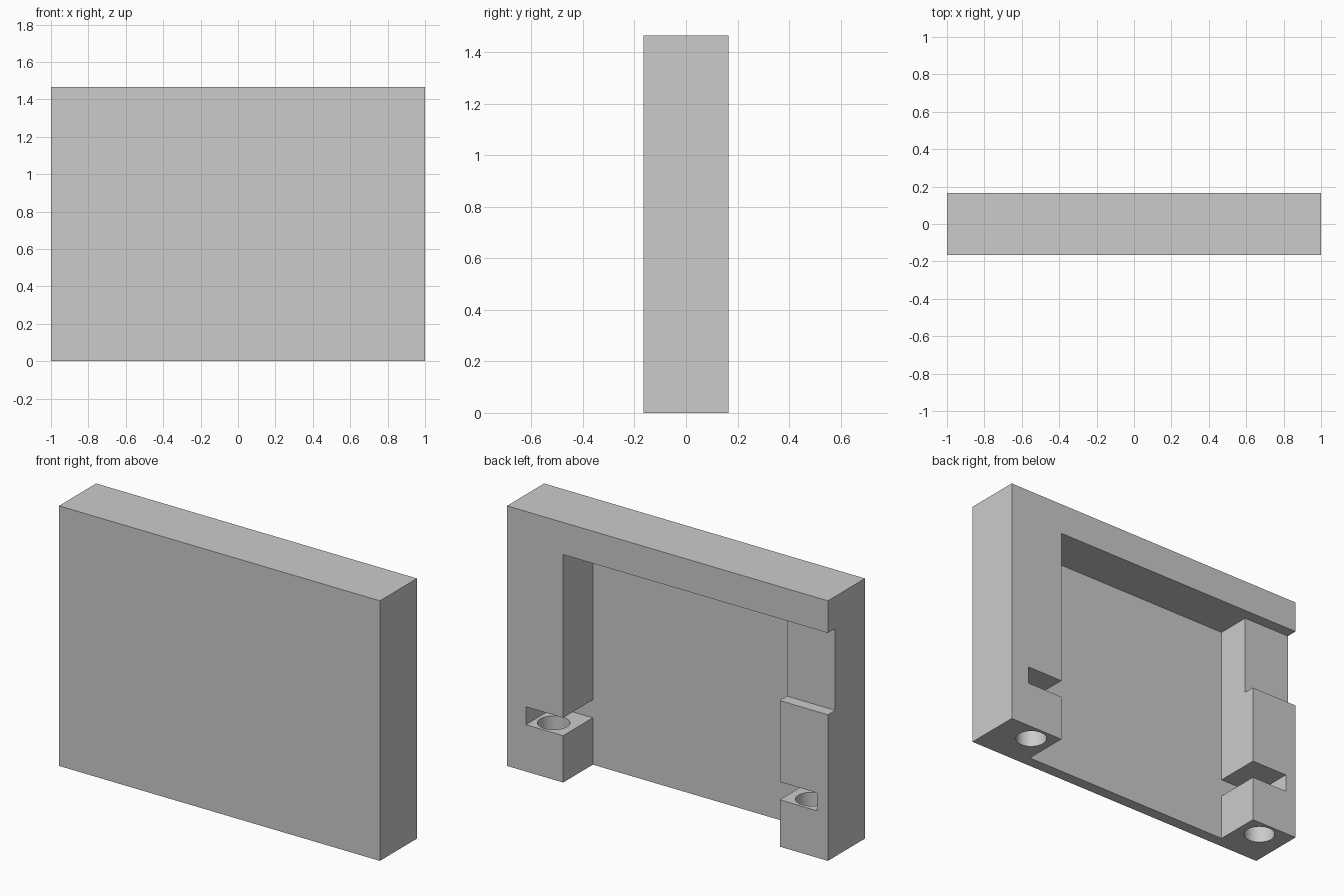
import bpy

if "Cube" in bpy.data.objects:
    bpy.data.objects.remove(bpy.data.objects["Cube"])

grey = bpy.data.materials.new("light_grey")
grey.diffuse_color = (0.6, 0.6, 0.6, 1)
grey.use_nodes = True
grey.node_tree.nodes["Principled BSDF"].inputs["Base Color"].default_value = grey.diffuse_color


def box(name, x0, x1, y0, y1, z0, z1):
    bpy.ops.mesh.primitive_cube_add(
        size=1, location=((x0 + x1) / 2, (y0 + y1) / 2, (z0 + z1) / 2))
    ob = bpy.context.object
    ob.name = name
    ob.scale = (x1 - x0, y1 - y0, z1 - z0)
    bpy.ops.object.transform_apply(location=True, rotation=False, scale=True)
    ob.data.materials.append(grey)
    return ob


def cut(target, cutter):
    mod = target.modifiers.new("cut", "BOOLEAN")
    mod.operation = "DIFFERENCE"
    mod.solver = "EXACT"
    mod.object = cutter
    bpy.context.view_layer.objects.active = target
    bpy.ops.object.modifier_apply(modifier=mod.name)
    bpy.data.objects.remove(cutter, do_unlink=True)


HALF_Y, HEIGHT = 0.165, 1.465
PLATE_Y = -0.099           # inner face of the front plate
BAND_Z = 1.284             # underside of the top band
LEFT, RIGHT = -0.70, 0.65  # inner faces of the two posts
OUT = 0.3                  # cutters reach past the back face

# Solid housing
housing = box("housing", -1, 1, -HALF_Y, HALF_Y, 0, HEIGHT)

# Large recess between the posts, open at the back and bottom
cut(housing, box("recess_cutter", LEFT, RIGHT, PLATE_Y, OUT, -0.1, BAND_Z))

# Shallow step across the upper part of the left post
cut(housing, box("step_cutter", -1.1, LEFT + 0.1, 0.10, OUT, 0.823, BAND_Z))

# Nut slot and vertical screw hole in the foot of each post
for inner, side in ((LEFT, -1), (RIGHT, 1)):
    xs = sorted((inner - side * 0.1, inner + side * 0.232))
    cut(housing, box("slot_cutter", xs[0], xs[1], PLATE_Y, OUT, 0.264, 0.365))
    bpy.ops.mesh.primitive_cylinder_add(
        vertices=48, radius=0.083, depth=0.41,
        location=(inner + side * 0.129, 0.065, 0.11))
    hole = bpy.context.object
    hole.data.materials.append(grey)
    cut(housing, hole)

# Smooth hole walls, crisp edges elsewhere
bpy.ops.object.select_all(action="DESELECT")
housing.select_set(True)
bpy.context.view_layer.objects.active = housing
bpy.ops.object.shade_smooth_by_angle()
